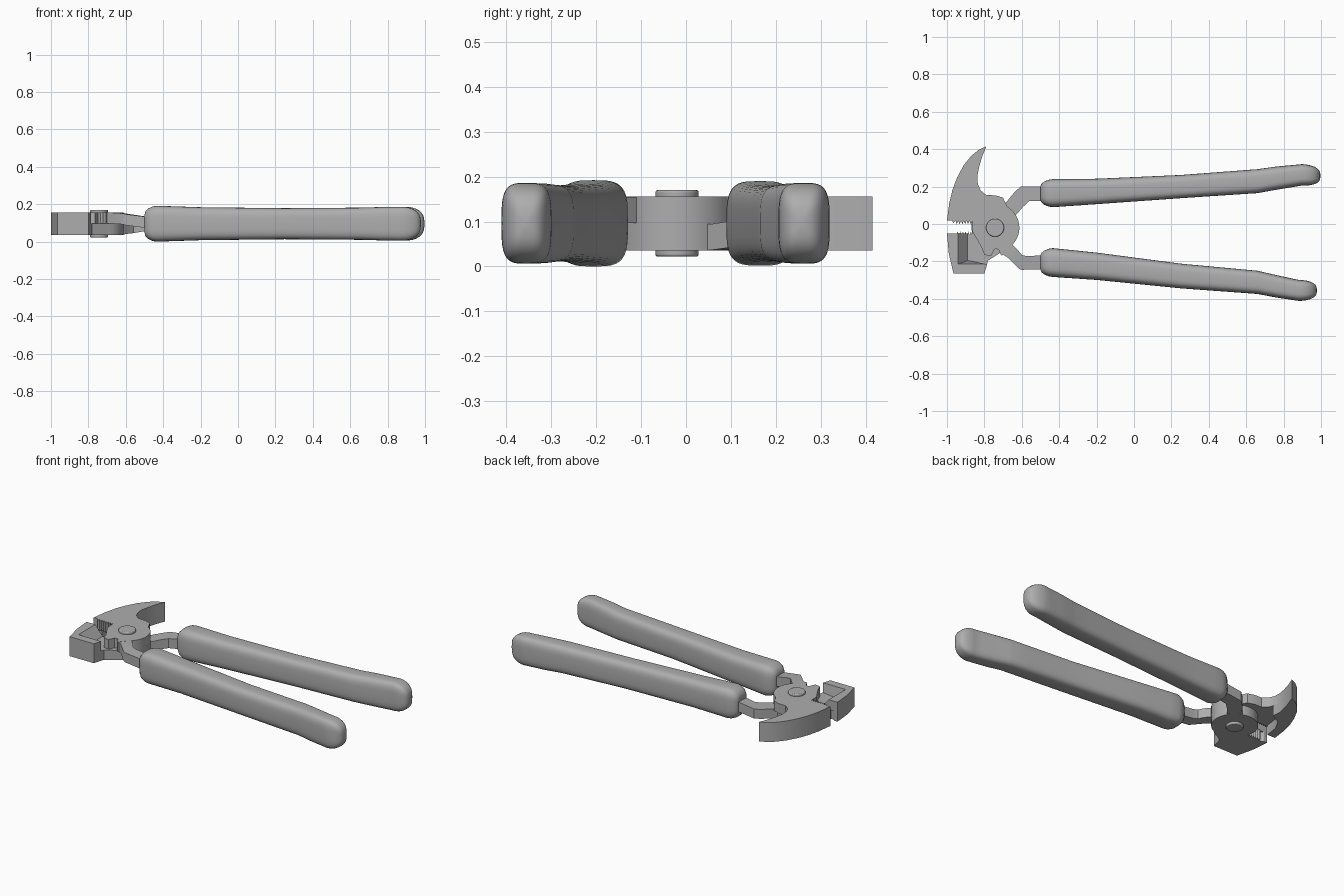
import bpy, bmesh, math
from mathutils import Vector

if "Cube" in bpy.data.objects:
    bpy.data.objects.remove(bpy.data.objects["Cube"], do_unlink=True)

steel = bpy.data.materials.new("grey steel")
steel.use_nodes = True
GREY = (0.42, 0.42, 0.42, 1)
steel.diffuse_color = GREY
steel.node_tree.nodes["Principled BSDF"].inputs["Base Color"].default_value = GREY

LOW, MID, HIGH = 0.036, 0.096, 0.156   # the two crossing layers of the head
PIVOT = Vector((-0.743, -0.02))


def finish(name, bm, angle):
    bmesh.ops.recalc_face_normals(bm, faces=bm.faces)
    mesh = bpy.data.meshes.new(name)
    bm.to_mesh(mesh)
    bm.free()
    mesh.materials.append(steel)
    obj = bpy.data.objects.new(name, mesh)
    bpy.context.collection.objects.link(obj)
    bpy.ops.object.select_all(action='DESELECT')
    obj.select_set(True)
    bpy.context.view_layer.objects.active = obj
    bpy.ops.object.shade_smooth_by_angle(angle=math.radians(angle))
    return obj


def loft(name, rings, angle=30):
    """Skin a list of equal-length point rings and close both ends."""
    bm = bmesh.new()
    loops = [[bm.verts.new(p) for p in ring] for ring in rings]
    for a, b in zip(loops, loops[1:]):
        for i in range(len(a)):
            j = (i + 1) % len(a)
            bm.faces.new((a[i], a[j], b[j], b[i]))
    bm.faces.new(loops[0])
    bm.faces.new(loops[-1])
    return finish(name, bm, angle)


def plate(name, outline, z0, z1, base=None):
    """Flat plate; a different base outline makes sloping walls."""
    return loft(name, [[(x, y, z0) for x, y in (base or outline)],
                       [(x, y, z1) for x, y in outline]])


def teeth(x0, x1, y, depth, count=6):
    step = (x1 - x0) / (2 * count)
    return [(x0 + i * step, y + (depth if i % 2 else 0)) for i in range(2 * count + 1)]


def arc(r, start, end, n=14):
    angles = [math.radians(start + (end - start) * i / n) for i in range(n + 1)]
    return [(PIVOT.x + r * math.cos(a), PIVOT.y + r * math.sin(a)) for a in angles]


# Curved cutting jaw with its pivot disc, on the upper layer
horn_back = [(-.79, .415), (-.83, .397), (-.87, .365), (-.91, .315), (-.945, .25),
             (-.97, .185), (-.988, .11), (-1, .02)]
horn_inside = [(-.79, .155), (-.82, .18), (-.835, .215), (-.838, .255),
               (-.828, .305), (-.812, .36)]
notch = [(-.80, -.165), (-.765, -.172), (-.757, -.155), (-.748, -.137), (-.735, -.132),
         (-.722, -.14), (-.716, -.158), (-.705, -.17)]
plate("horn_jaw_upper", horn_back + [(-.975, .02), (-.965, .005)]
      + teeth(-.955, -.865, .018, -.02)
      + [(-.862, -.045), (-.835, -.09), (-.815, -.125)] + notch
      + arc(.13, -55, 60) + [(-.70, .14), (-.74, .153)] + horn_inside, MID, HIGH)

# Full-thickness part of the curved jaw, clear of the other half
plate("horn_jaw_lower", horn_back + [(-.945, .02), (-.935, .10), (-.9, .165),
      (-.835, .2)] + horn_inside[2:], LOW, MID)

# Square jaw with its pivot disc, on the lower layer
plate("square_jaw_lower", [(-.965, -.265), (-.99, -.16), (-1, -.05), (-.98, -.05),
      (-.965, -.06)] + teeth(-.95, -.865, -.06, .02)
      + arc(.13, 170, 60) + arc(.13, 55, -65) + [(-.78, -.195), (-.80, -.265)], LOW, MID)

# Raised rim of the square jaw, with sloping inner walls
outer = [(-.785, -.215), (-.80, -.265), (-.965, -.265), (-.99, -.16), (-1, -.05)]
plate("square_jaw_rim", outer + [(-.94, -.05), (-.94, -.215)], MID, HIGH,
      outer + [(-.89, -.05), (-.89, -.195)])


# Arms joining the head to the handles, bending towards mid height
def arm(name, stations, z0, z1):
    rings = []
    for x_a, y_a, x_b, y_b, t in stations:
        bottom = z0 + (.066 - z0) * t
        top = z1 + (.127 - z1) * t
        rings.append([(x_a, y_a, bottom), (x_b, y_b, bottom), (x_b, y_b, top), (x_a, y_a, top)])
    loft(name, rings)


arm("front_arm", [(-.66, -.10, -.72, -.15, 0), (-.625, -.135, -.675, -.18, 0),
                  (-.60, -.165, -.615, -.24, .15), (-.575, -.172, -.60, -.245, .3),
                  (-.44, -.165, -.44, -.24, 1)], MID + .001, HIGH - .001)
arm("back_arm", [(-.64, .04, -.71, .09, 0), (-.62, .06, -.68, .12, 0),
                 (-.595, .09, -.635, .175, .15), (-.56, .122, -.605, .2, .3),
                 (-.44, .125, -.44, .2, 1)], LOW + .001, MID - .001)

# Rivet with rounded heads
bpy.ops.mesh.primitive_cylinder_add(vertices=40, radius=.048, depth=.148,
                                    location=(PIVOT.x, PIVOT.y, MID))
rivet = bpy.context.object
rivet.name = "rivet"
rivet.data.materials.append(steel)
bevel = rivet.modifiers.new("rounded_rim", 'BEVEL')
bevel.width, bevel.segments = .005, 3
bpy.ops.object.shade_smooth_by_angle(angle=math.radians(40))


# Padded handles: soft rectangular sections along a gently bent path
def section(x, y, half_w, half_h, n=40):
    ring = []
    for i in range(n):
        a = 2 * math.pi * i / n
        c, s = math.cos(a), math.sin(a)
        ring.append((x, y + half_w * math.copysign(abs(c) ** .55, c),
                     MID + half_h * math.copysign(abs(s) ** .55, s)))
    return ring


def handle(name, path, tip):
    # (x, y, half width, half height), with rounded ends
    x, y, w, h = path[0]
    rings = [section(x - .065, y, w * .52, h * .5), section(x - .06, y, w * .66, h * .68),
             section(x - .045, y, w * .83, h * .85), section(x - .022, y, w * .95, h * .96)]
    for a, b in zip(path, path[1:]):
        for i in range(4):
            rings.append(section(*Vector(a).lerp(Vector(b), i / 4)))
    x, y, w, h = path[-1]
    for i in range(9):
        a = math.radians(i * 88 / 8)
        k, s = math.cos(a) ** .7, math.sin(a)
        rings.append(section(x + (tip[0] - x) * s, y + (tip[1] - y) * s, w * k, h * k))
    loft(name, rings, 60)


handle("back_handle", [(-.435, .165, .075, .094), (-.2, .174, .068, .087),
                       (.25, .2, .062, .083), (.66, .229, .064, .086),
                       (.76, .245, .062, .089), (.9, .263, .057, .09)], (.997, .258))
handle("front_handle", [(-.435, -.206, .077, .096), (-.2, -.226, .073, .088),
                        (.25, -.278, .066, .083), (.66, -.312, .062, .086),
                        (.76, -.333, .06, .089), (.88, -.355, .056, .09)], (.978, -.355))
